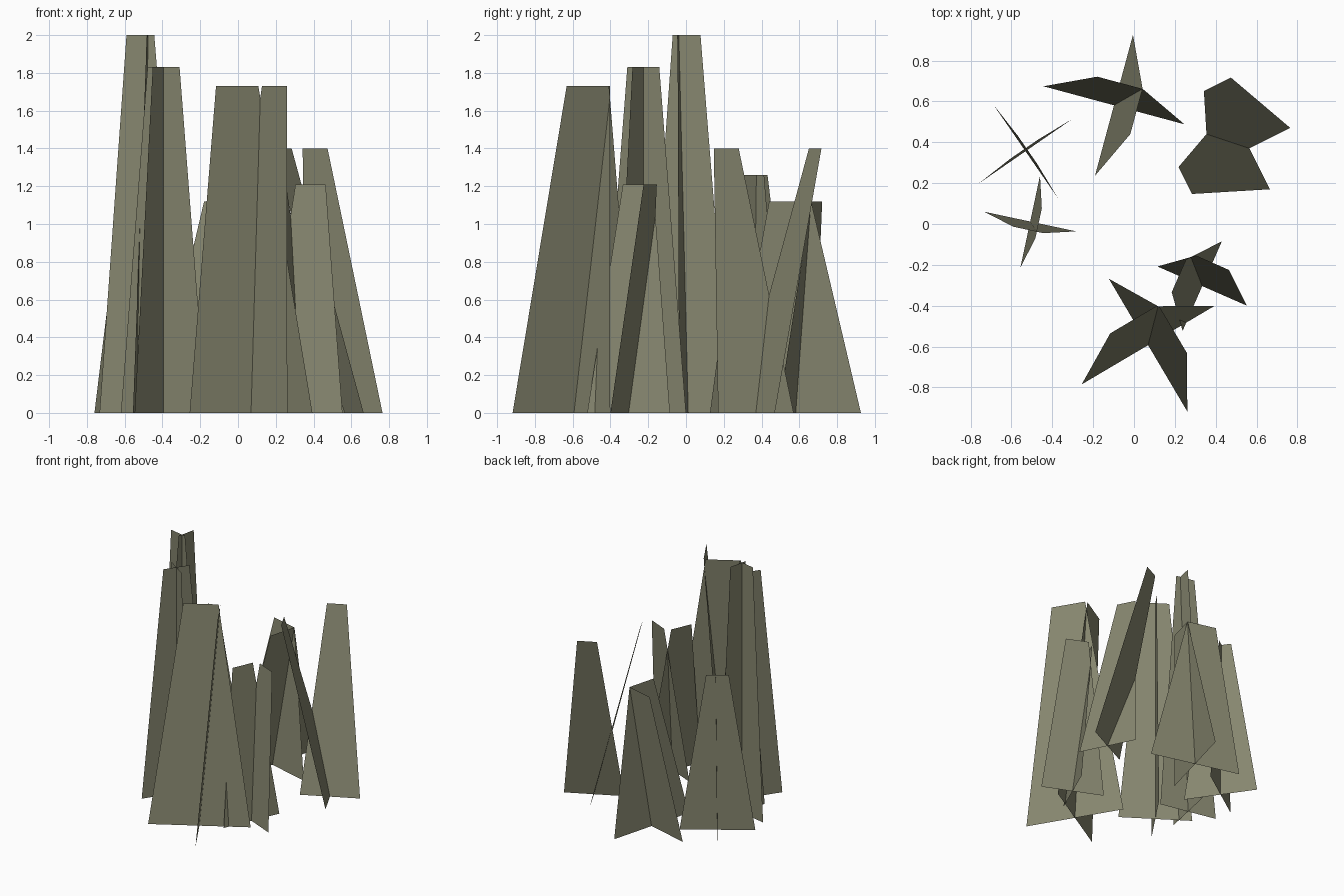
import bpy
from mathutils import Vector

if "Cube" in bpy.data.objects:
    bpy.data.objects.remove(bpy.data.objects["Cube"])

# Shared dull olive colour
olive = bpy.data.materials.new("dry_olive")
olive.diffuse_color = (0.24, 0.24, 0.16, 1)
olive.use_nodes = True
olive.node_tree.nodes["Principled BSDF"].inputs["Base Color"].default_value = olive.diffuse_color


def blade_card(name, centre, half, lean, taper, height):
    """Flat trapezoid: wide on the ground, narrower top, leaning along its normal."""
    c, d = Vector((*centre, 0)), Vector((*half, 0))
    normal = Vector((-d.y, d.x, 0)).normalized()
    top = c + normal * lean + Vector((0, 0, height))
    mesh = bpy.data.meshes.new(name)
    mesh.from_pydata([c - d, c + d, top + d * taper, top - d * taper], [], [(0, 1, 2, 3)])
    mesh.materials.append(olive)
    obj = bpy.data.objects.new(name, mesh)
    bpy.context.collection.objects.link(obj)


def tuft(name, centre, half, lean, taper, height):
    """Two identical cards crossed at a right angle."""
    blade_card(name + "_card_a", centre, half, lean, taper, height)
    blade_card(name + "_card_b", centre, (-half[1], half[0]), lean, taper, height)


# Tufts: ground centre, half base vector, lean, top/base ratio, height
tuft("tallest_tuft", (-0.508, 0.012), (0.225, -0.048), -0.042, 0.327, 2.0)
tuft("upright_tuft", (-0.394, -0.226), (0.226, -0.153), 0.0, 0.375, 1.83)
tuft("left_back_tuft", (-0.531, 0.356), (0.158, -0.229), 0.012, 0.30, 1.26)
tuft("back_tuft", (-0.098, 0.581), (0.093, 0.345), -0.114, 0.322, 1.12)
tuft("front_tuft", (0.069, -0.593), (0.192, -0.325), 0.144, 0.345, 1.73)
tuft("right_tuft", (0.334, -0.304), (0.219, -0.096), 0.125, 0.365, 1.21)
tuft("fallen_tuft", (0.565, 0.37), (0.200, 0.100), 0.351, 0.33, 1.40)
